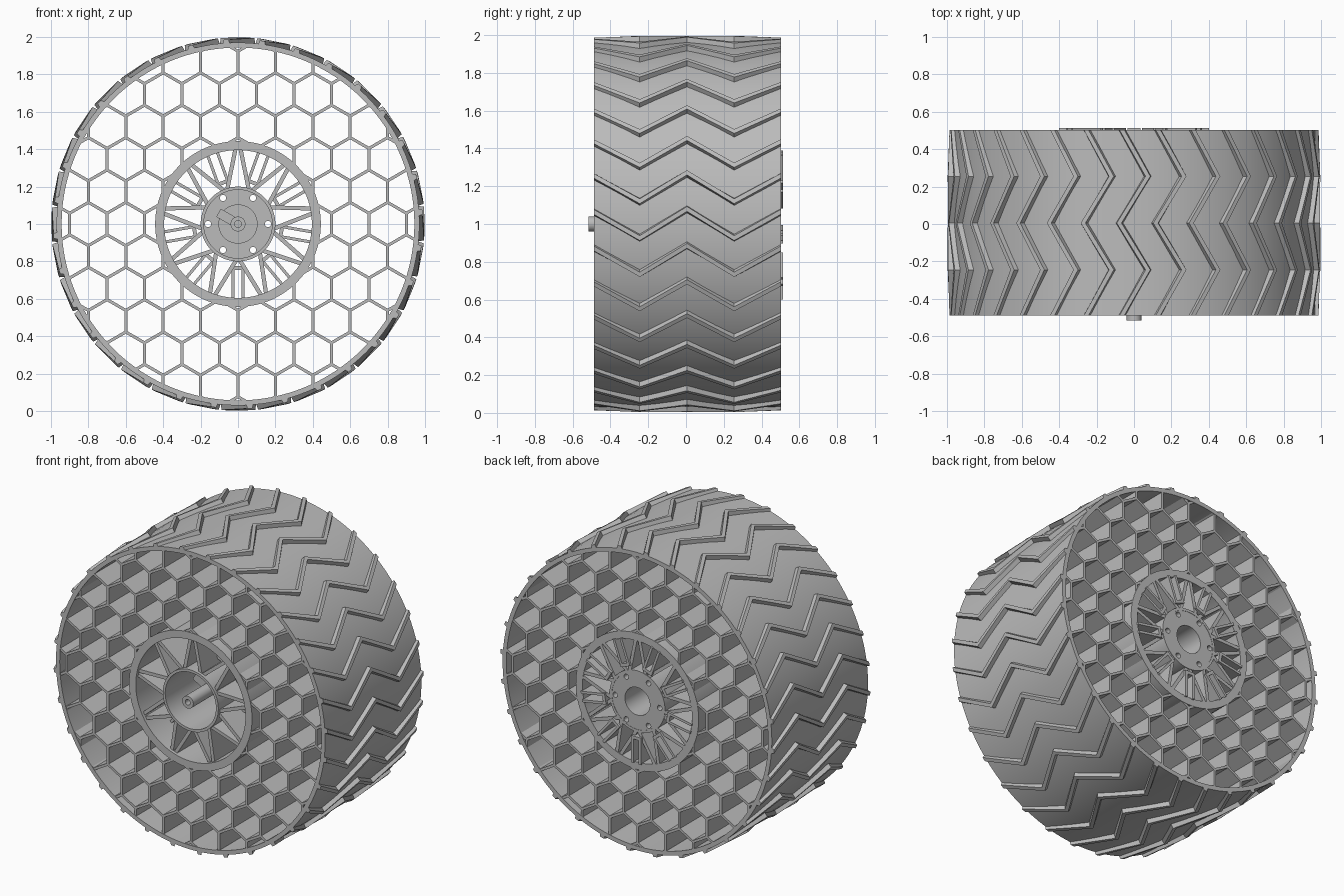
import bpy, bmesh, math
from math import sin, cos, pi, radians
from mathutils import Vector, Matrix

cube = bpy.data.objects.get("Cube")
if cube:
    bpy.data.objects.remove(cube)

FRONT, BACK, AXLE = -0.488, 0.502, 1.0

grey = bpy.data.materials.new("plain_grey")
grey.use_nodes = True
colour = (0.5, 0.5, 0.5, 1)
grey.diffuse_color = colour
grey.node_tree.nodes["Principled BSDF"].inputs["Base Color"].default_value = colour


def finish(name, mesh, smooth=False):
    """Link a mesh built around the origin and lift it to the axle."""
    mesh.name = name
    mesh.materials.clear()
    mesh.materials.append(grey)
    if smooth:
        mesh.shade_smooth()
        mesh.set_sharp_from_angle(angle=radians(30))
    ob = bpy.data.objects.new(name, mesh)
    ob.location.z = AXLE
    bpy.context.collection.objects.link(ob)
    return ob


def from_bmesh(name, bm, smooth=False):
    bmesh.ops.recalc_face_normals(bm, faces=bm.faces)
    mesh = bpy.data.meshes.new(name)
    bm.to_mesh(mesh)
    bm.free()
    return finish(name, mesh, smooth)


def lathe(name, profile, steps=96):
    """Spin a closed (radius, y) profile about the axle."""
    bm = bmesh.new()
    verts = [bm.verts.new((r, y, 0)) for r, y in profile]
    edges = [bm.edges.new((verts[i - 1], verts[i])) for i in range(len(verts))]
    bmesh.ops.spin(bm, geom=verts + edges, cent=(0, 0, 0), axis=(0, 1, 0),
                   angle=2 * pi, steps=steps, use_merge=True)
    bmesh.ops.remove_doubles(bm, verts=bm.verts, dist=1e-5)
    return from_bmesh(name, bm, True)


def tube(name, inner, outer, y0, y1, steps=96):
    return lathe(name, [(inner, y0), (outer, y0), (outer, y1), (inner, y1)], steps)


def wall(bm, a, b, width, y0, y1):
    """Box wall running between two (x, z) points."""
    a, b = Vector(a), Vector(b)
    d = b - a
    m = (Matrix.Translation(((a.x + b.x) / 2, (y0 + y1) / 2, (a.y + b.y) / 2))
         @ Matrix.Rotation(-math.atan2(d.y, d.x), 4, 'Y')
         @ Matrix.Diagonal((d.length, y1 - y0, width, 1)))
    bmesh.ops.create_cube(bm, size=1, matrix=m)


def polar(r, angle):
    return Vector((r * cos(angle), r * sin(angle)))


# Tyre band
tube("tyre_band", 0.943, 0.97, FRONT, BACK, 128)

# Zigzag tread bars: a tapered section swept across the band
TREADS = 32
path = [(FRONT, -0.065, 0.988), (-0.245, 0.075, 0.998), (0.005, -0.08, 0.998),
        (0.255, 0.075, 0.998), (BACK, -0.065, 0.988)]
bm = bmesh.new()
for k in range(TREADS):
    rings = []
    for y, swing, top in path:
        phi = 2 * pi * k / TREADS + swing
        section = [(0.96, -0.022), (top, -0.013), (top, 0.013), (0.96, 0.022)]
        rings.append([bm.verts.new((r * sin(phi + o), y, r * cos(phi + o)))
                      for r, o in section])
    for p, q in zip(rings, rings[1:]):
        for i in range(4):
            bm.faces.new((p[i - 1], p[i], q[i], q[i - 1]))
    bm.faces.new(rings[0])
    bm.faces.new(rings[-1])
from_bmesh("tread_bars", bm)

# Honeycomb web: every lattice edge trimmed to the space between rim and band
CELL = 0.2
corner = CELL / math.sqrt(3)
edges = {}
for row in range(-6, 7):
    for col in range(-6, 7):
        c = Vector(((col + (row % 2) / 2) * CELL, row * CELL * math.sqrt(3) / 2))
        for i in range(6):
            a = c + polar(corner, radians(30 + 60 * i))
            b = c + polar(corner, radians(90 + 60 * i))
            mid = (a + b) / 2
            edges[(round(mid.x, 3) + 0.0, round(mid.y, 3) + 0.0)] = (a, b)
bm = bmesh.new()
for a, b in edges.values():
    inside = [p for p in (a.lerp(b, t / 40) for t in range(41))
              if 0.43 < p.length < 0.955]
    if len(inside) > 1:
        wall(bm, inside[0], inside[-1], 0.016, FRONT + 0.004, BACK - 0.002)
from_bmesh("honeycomb_web", bm)

# Rim barrel
tube("rim_barrel", 0.395, 0.443, FRONT, BACK)

# Star of slanted spokes, and paired rails between them
SPOKES = 9
star, rails = bmesh.new(), bmesh.new()
for k in range(SPOKES):
    tip = pi / 2 + 2 * pi * k / SPOKES
    for side in (-1, 1):
        foot = tip + side * radians(17)
        wall(star, polar(0.195, foot), polar(0.415, tip + side * radians(1.5)),
             0.022, FRONT + 0.02, BACK - 0.003)
        mid = tip + pi / SPOKES
        offset = polar(0.027 * side, mid + pi / 2)
        wall(rails, polar(0.235, mid) + offset, polar(0.4, mid) + offset,
             0.016, -0.3, 0.514)
    wall(rails, polar(0.225, mid), polar(0.245, mid), 0.07, -0.3, 0.514)
from_bmesh("star_spokes", star)
from_bmesh("spoke_rails", rails)

# Hub cup, open to the front
tube("hub_cup", 0.183, 0.2, FRONT, BACK, 64)

# Hub disc with bolt holes and a centre bore
curve = bpy.data.curves.new("hub_disc_outline", 'CURVE')
curve.dimensions = '2D'
curve.fill_mode = 'BOTH'
curve.extrude = 0.06


def circle(cx, cy, r, n):
    s = curve.splines.new('POLY')
    s.points.add(n - 1)
    for i, p in enumerate(s.points):
        p.co = (cx + r * cos(2 * pi * i / n), cy + r * sin(2 * pi * i / n), 0, 1)
    s.use_cyclic_u = True


circle(0, 0, 0.19, 64)
circle(0, 0, 0.09, 48)
for i in range(6):
    circle(*polar(0.16, i * pi / 3), 0.017, 16)
outline = bpy.data.objects.new("hub_disc_outline", curve)
mesh = bpy.data.meshes.new_from_object(outline)
bpy.data.objects.remove(outline)
mesh.transform(Matrix.Translation((0, BACK - 0.062, 0)) @ Matrix.Rotation(pi / 2, 4, 'X'))
finish("hub_disc", mesh)

# Centre boss closing the bore, with the hollow axle shaft in front
lathe("centre_boss", [(0, 0.2), (0.105, 0.2), (0.105, 0.4), (0.09, 0.4),
                      (0.09, 0.26), (0, 0.26)], 48)
lathe("axle_shaft", [(0, 0.21), (0.04, 0.21), (0.04, -0.517), (0.018, -0.517),
                     (0.018, -0.4), (0, -0.4)], 32)

# Small peg beside the shaft
bm = bmesh.new()
wall(bm, polar(0.035, radians(150)), polar(0.12, radians(150)), 0.05, -0.3, -0.24)
from_bmesh("shaft_peg", bm)
